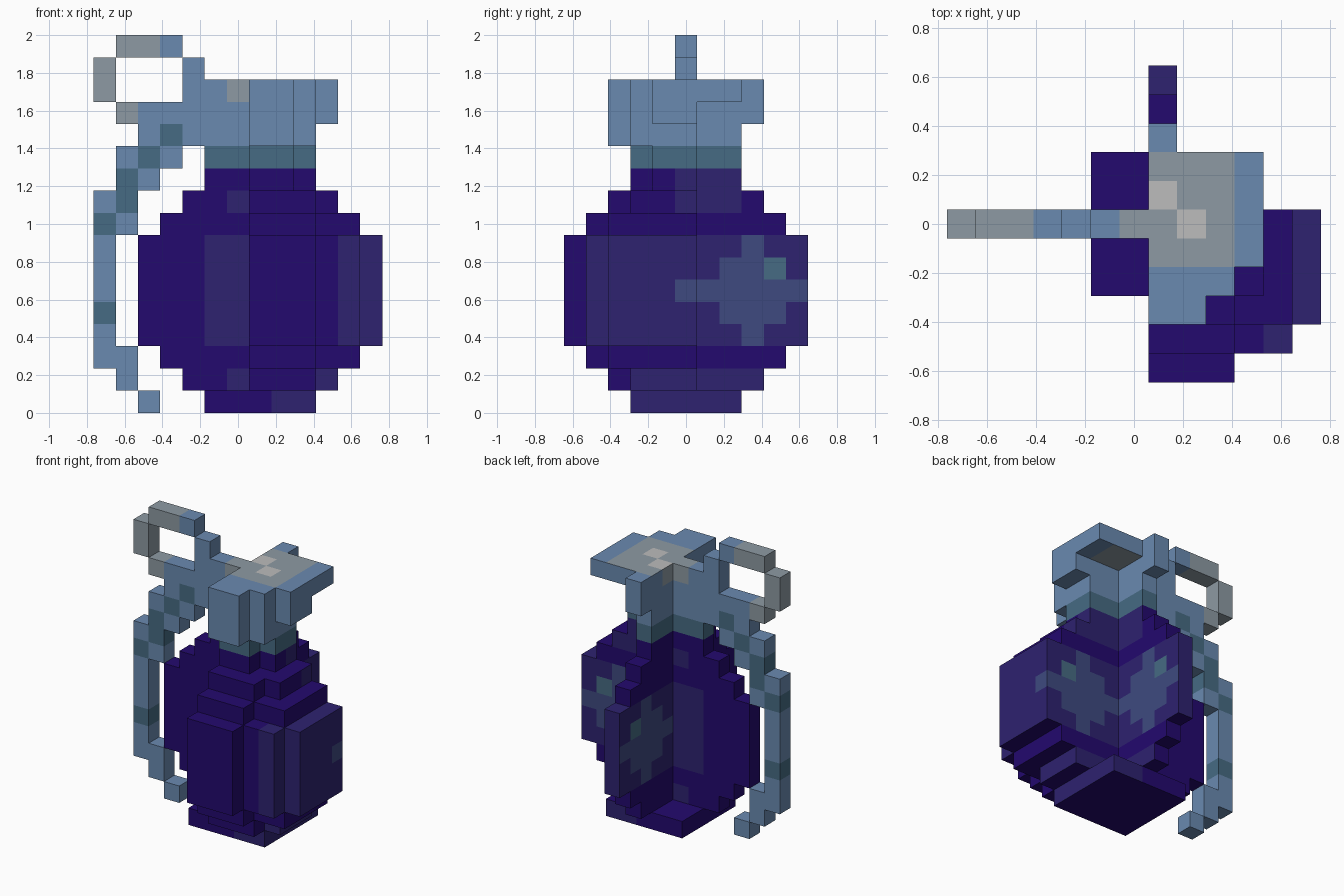
import bpy
import bmesh
import math

cube = bpy.data.objects.get("Cube")
if cube:
    bpy.data.objects.remove(cube, do_unlink=True)

U = 2 / 17  # edge of one block


def linear(c):
    c /= 255
    return c / 12.92 if c <= 0.04045 else ((c + 0.055) / 1.055) ** 2.4


COLOURS = {
    "dark purple": (35, 9, 110),
    "soft purple": (46, 34, 112),
    "patch blue": (62, 74, 128),
    "teal": (70, 107, 131),
    "steel blue": (106, 138, 176),
    "grey": (141, 154, 163),
    "light grey": (188, 188, 188),
}
MATS = {}
for name, rgb in COLOURS.items():
    m = bpy.data.materials.new(name)
    col = [linear(c) for c in rgb] + [1]
    m.diffuse_color = col
    m.use_nodes = True
    m.node_tree.nodes["Principled BSDF"].inputs["Base Color"].default_value = col
    MATS[name] = m
NAMES = list(COLOURS)

# The six sides of a block: axis and direction
SIDES = [(a, s) for a in range(3) for s in (-1, 1)]


def box(x0, x1, y0, y1, z0, z1):
    return {(i, j, k) for i in range(x0, x1) for j in range(y0, y1) for k in range(z0, z1)}


def build(name, cells, rule):
    """Make the outer skin of a set of blocks, coloured by rule(i, j, k, side)."""
    bm = bmesh.new()
    verts = {}

    def vert(p):
        if p not in verts:
            verts[p] = bm.verts.new(((p[0] - 6.5) * U, (p[1] - 5.5) * U, p[2] * U))
        return verts[p]

    for c in sorted(cells):
        for axis, s in SIDES:
            n = list(c)
            n[axis] += s
            if tuple(n) in cells:
                continue
            b, d = (axis + 1) % 3, (axis + 2) % 3
            ring = []
            for db, dd in ((0, 0), (1, 0), (1, 1), (0, 1)):
                p = list(c)
                p[axis] += s > 0
                p[b] += db
                p[d] += dd
                ring.append(vert(tuple(p)))
            f = bm.faces.new(ring if s > 0 else ring[::-1])
            side = ("-" if s < 0 else "+") + "xyz"[axis]
            f.material_index = NAMES.index(rule(*c, side))
    # Merge flat areas of one colour
    bmesh.ops.dissolve_limit(bm, angle_limit=math.radians(1), verts=bm.verts[:],
                             edges=bm.edges[:], delimit={'MATERIAL'})
    me = bpy.data.meshes.new(name)
    bm.to_mesh(me)
    bm.free()
    for n in NAMES:
        me.materials.append(MATS[n])
    ob = bpy.data.objects.new(name, me)
    bpy.context.collection.objects.link(ob)
    return ob


# Stepped outline of the solid quarter for each half width: (right edge, front edge)
STEPS = {
    2: [(9, 3), (10, 4)],
    3: [(10, 2), (11, 3)],
    4: [(10, 1), (12, 2)],
    5: [(10, 0), (12, 1), (13, 2)],
}


def layer(n, z0, z1):
    """Two crossing slabs plus one solid rounded quarter."""
    cells = box(7 - n, 8 + n, 5, 6, z0, z1) | box(7, 8, 5 - n, 6 + n, z0, z1)
    for x, y in STEPS[n]:
        cells |= box(7, x, y, 6, z0, z1)
    return cells


# Round body with a square foot
body = box(5, 10, 3, 8, 0, 1)
for n, z0, z1 in ((3, 1, 2), (4, 2, 3), (5, 3, 8), (4, 8, 9), (3, 9, 10), (2, 10, 11)):
    body |= layer(n, z0, z1)


def patch(s, k):
    """Blotch painted on the rear slabs."""
    if s == 9 and k == 6:
        return "teal"
    if (s == 8 and 3 <= k <= 7) or (7 <= s <= 9 and 4 <= k <= 6) or (s >= 5 and k == 5):
        return "patch blue"
    return None


def body_rule(i, j, k, side):
    belly = 3 <= k <= 7
    soft = False
    blot = None
    if side == "+x":
        soft = (belly and j >= 1) or (k == 1 and j >= 3) or k == 0 or (k in (9, 10) and 5 <= j < 8)
        blot = patch(j, k) if j >= 5 else None
    elif side == "-x":
        soft = belly and i == 7 and j >= 6
        blot = patch(j, k) if soft else None
    elif side == "+y":
        soft = (belly and (i >= 8 or i in (5, 6) or j == 10)) or (k in (1, 9) and i == 6)
        soft = soft or (k in (0, 1, 9, 10) and i >= 8)
        blot = patch(i - 2, k) if j == 5 and i >= 8 else None
    elif side == "-y":
        soft = (belly and (i >= 11 or (i in (5, 6) and j == 5))) or (k in (1, 9) and i == 6)
        soft = soft or (k == 1 and i == 10) or (k == 0 and i >= 8)
    elif side == "+z":
        soft = k == 7 and (i == 12 or (i == 11 and j == 1) or j == 10)
    return blot or ("soft purple" if soft else "dark purple")


build("body", body, body_rule)

# Collar between body and head
build("collar", layer(2, 11, 12), lambda i, j, k, s: "teal")

# Head with a stepped front and an overhanging cap
head = box(5, 10, 5, 6, 12, 15) | box(7, 8, 2, 8, 12, 15) | box(7, 8, 8, 9, 13, 15)
head |= box(7, 9, 2, 6, 12, 15) | box(7, 10, 3, 6, 12, 15)
head |= box(7, 11, 4, 6, 13, 15) | box(7, 11, 6, 8, 14, 15)


def head_rule(i, j, k, side):
    if k == 14:
        if side == "+z" and (i, j) in ((7, 6), (8, 5)):
            return "light grey"
        if side == "+z" and 6 <= i <= 9 and 4 <= j <= 7:
            return "grey"
        if side == "-z" and i <= 9 and j >= 6:
            return "grey"
        if (side[1] == "y" and i == 6) or (side == "-x" and i == 7 and j == 6):
            return "grey"
    return "steel blue"


build("head", head, head_rule)

# Safety lever: (left, right, bottom, top) runs, one block deep
RUNS = [(2, 5, 12, 14), (1, 4, 11, 12), (1, 3, 10, 11), (0, 2, 8, 10),
        (0, 1, 3, 8), (0, 2, 2, 3), (1, 2, 1, 2), (2, 3, 0, 1)]
lever = set()
for x0, x1, z0, z1 in RUNS:
    lever |= box(x0, x1, 5, 6, z0, z1)
BANDS = {(3, 12), (2, 11), (1, 10), (1, 9), (0, 8), (0, 4)}
build("lever", lever, lambda i, j, k, s: "teal" if (i, k) in BANDS else "steel blue")

# Pull ring
ring = set()
for x0, x1, z0, z1 in ((0, 1, 14, 16), (1, 2, 13, 14), (1, 4, 16, 17), (4, 5, 14, 16)):
    ring |= box(x0, x1, 5, 6, z0, z1)
build("pull_ring", ring, lambda i, j, k, s: "grey" if i <= 2 else "steel blue")
